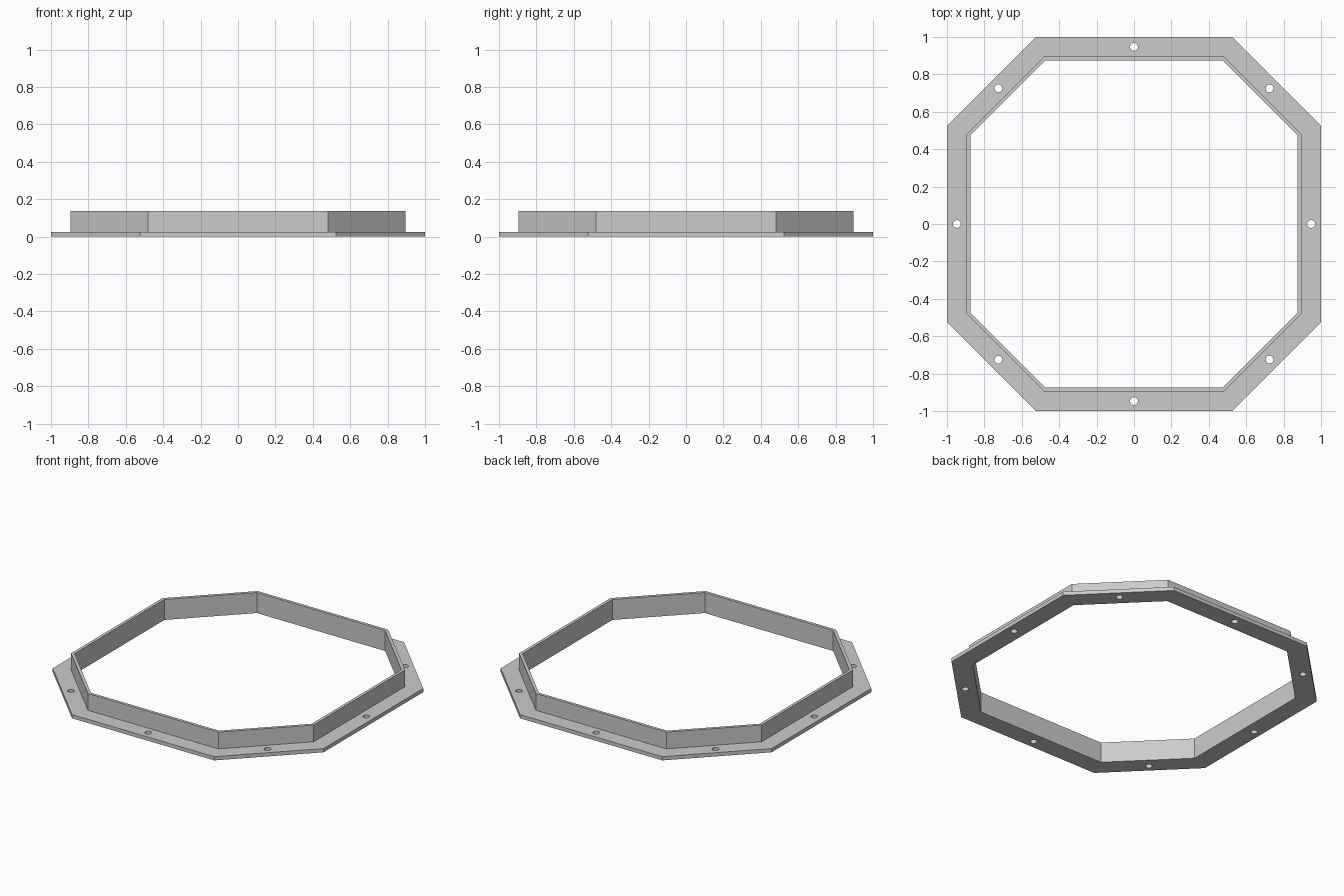
import bpy, bmesh, math
from mathutils import Matrix

cube = bpy.data.objects.get("Cube")
if cube:
    bpy.data.objects.remove(cube, do_unlink=True)

HALF = 1.0            # half width across the straight sides
DIAGONAL = 1.525      # x + y along the chamfered sides
FLANGE_H, WALL_H = 0.025, 0.137
WALL_OUT, WALL_IN = 0.105, 0.125   # inward offsets of the wall faces
HOLE_R, HOLE_POS, HOLE_DIAG = 0.021, 0.947, 0.725

grey = bpy.data.materials.new("light grey")
grey.use_nodes = True
colour = (0.6, 0.6, 0.6, 1)
grey.diffuse_color = colour
grey.node_tree.nodes["Principled BSDF"].inputs["Base Color"].default_value = colour


def make_object(name, bm):
    bmesh.ops.recalc_face_normals(bm, faces=bm.faces[:])
    mesh = bpy.data.meshes.new(name)
    bm.to_mesh(mesh)
    bm.free()
    mesh.materials.append(grey)
    obj = bpy.data.objects.new(name, mesh)
    bpy.context.collection.objects.link(obj)
    return obj


def octagon(offset):
    """Chamfered square, moved inward evenly by the offset."""
    a = HALF - offset
    b = DIAGONAL - offset * math.sqrt(2) - a
    corners = []
    for k in range(4):
        c, s = round(math.cos(k * math.pi / 2)), round(math.sin(k * math.pi / 2))
        corners += [(x * c - y * s, x * s + y * c) for x, y in ((a, -b), (a, b))]
    return corners


# Frame: L-shaped section carried round the octagon
section = [(0, 0), (0, FLANGE_H), (WALL_OUT, FLANGE_H), (WALL_OUT, WALL_H),
           (WALL_IN, WALL_H), (WALL_IN, 0)]
bm = bmesh.new()
rings = [[bm.verts.new((x, y, z)) for x, y in octagon(o)] for o, z in section]
for i, ring in enumerate(rings):
    following = rings[(i + 1) % len(rings)]
    for j in range(len(ring)):
        k = (j + 1) % len(ring)
        bm.faces.new((ring[j], ring[k], following[k], following[j]))
frame = make_object("flanged_frame", bm)

# Bolt holes: one in the middle of each flange side
bm = bmesh.new()
for k in range(8):
    angle = k * math.pi / 4
    reach = HOLE_DIAG * math.sqrt(2) if k % 2 else HOLE_POS
    place = Matrix.Translation((reach * math.cos(angle), reach * math.sin(angle), 0))
    bmesh.ops.create_cone(bm, cap_ends=True, segments=24, radius1=HOLE_R,
                          radius2=HOLE_R, depth=0.1, matrix=place)
cutter = make_object("bolt_hole_cutter", bm)
cutter.hide_render = True

holes = frame.modifiers.new("bolt holes", 'BOOLEAN')
holes.operation = 'DIFFERENCE'
holes.solver = 'EXACT'
holes.object = cutter
bpy.context.view_layer.objects.active = frame
frame.select_set(True)
bpy.ops.object.modifier_apply(modifier=holes.name)
bpy.data.objects.remove(cutter, do_unlink=True)
bpy.ops.object.shade_smooth_by_angle(angle=math.radians(30))
